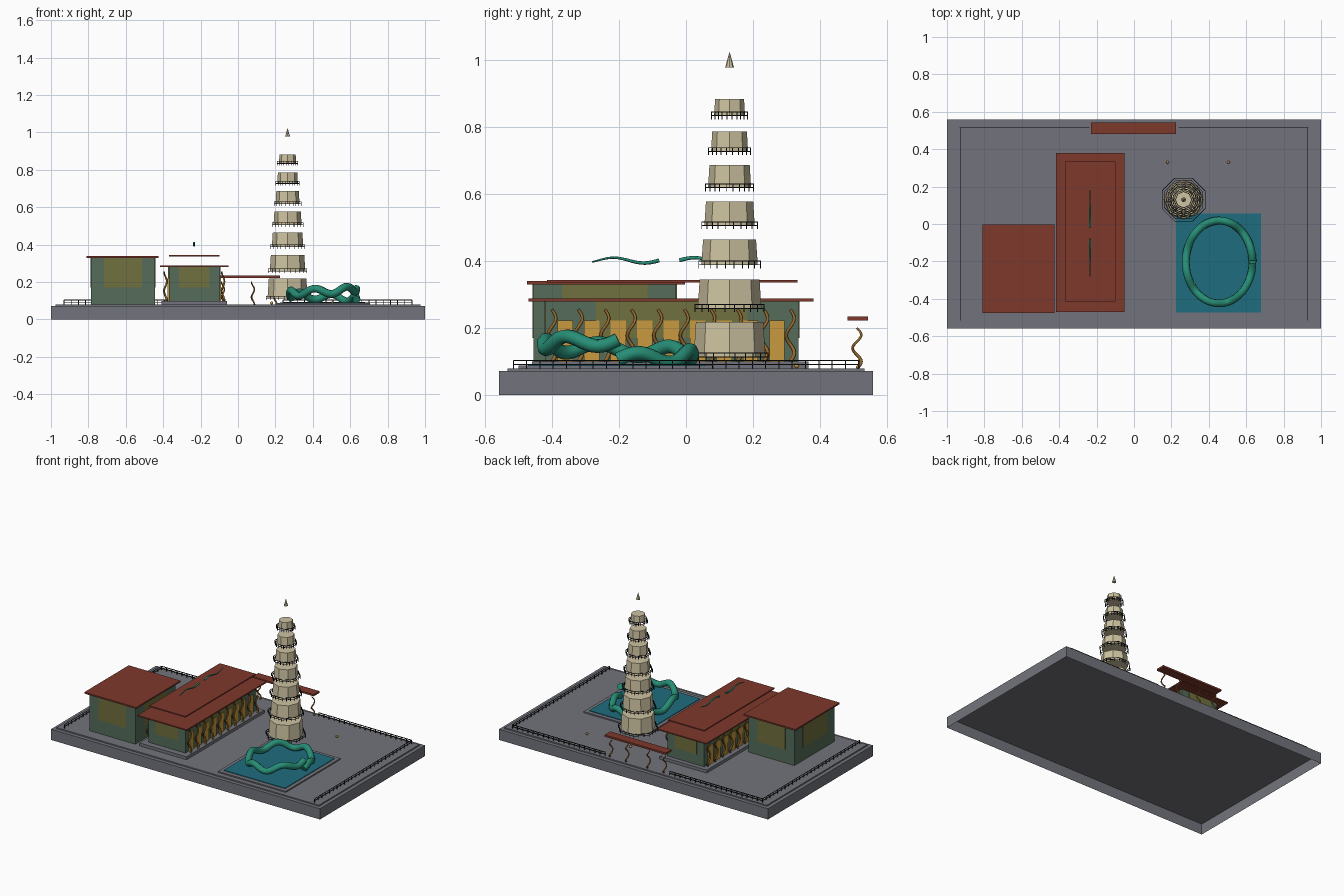
import bpy, bmesh
from math import sin, cos, pi, tan
from mathutils import Vector, Matrix

cube = bpy.data.objects.get("Cube")
if cube:
    bpy.data.objects.remove(cube, do_unlink=True)


def material(name, r, g, b):
    m = bpy.data.materials.new(name)
    m.use_nodes = True
    m.diffuse_color = (r, g, b, 1)
    m.node_tree.nodes["Principled BSDF"].inputs["Base Color"].default_value = (r, g, b, 1)
    return m


STONE = material("grey stone", .17, .175, .2)
ROOF = material("red roof", .21, .04, .025)
JADE = material("jade green", .02, .27, .18)
WATER = material("pool water", .013, .15, .21)
CREAM = material("cream plaster", .62, .55, .36)
GOLD = material("gold", .58, .32, .05)
BRONZE = material("bronze", .3, .14, .025)
BLACK = material("black iron", .012, .012, .012)
SAGE = material("sage wall", .09, .15, .1)
OLIVE = material("olive panel", .16, .16, .05)


def add_box(bm, lo, hi):
    lo, hi = Vector(lo), Vector(hi)
    mat = Matrix.Translation((lo + hi) / 2) @ Matrix.Diagonal((*(hi - lo), 1))
    return bmesh.ops.create_cube(bm, size=1, matrix=mat)["verts"]


def add_bar(bm, a, b, width):
    """Square bar from a to b."""
    a, b = Vector(a), Vector(b)
    d = b - a
    mat = (Matrix.Translation((a + b) / 2) @ d.to_track_quat("Z", "Y").to_matrix().to_4x4()
           @ Matrix.Diagonal((width, width, d.length, 1)))
    bmesh.ops.create_cube(bm, size=1, matrix=mat)


def finish(name, bm, mat):
    me = bpy.data.meshes.new(name)
    bm.to_mesh(me)
    bm.free()
    me.materials.append(mat)
    ob = bpy.data.objects.new(name, me)
    bpy.context.collection.objects.link(ob)
    return ob


def boxes(name, mat, *pairs):
    bm = bmesh.new()
    for lo, hi in pairs:
        add_box(bm, lo, hi)
    return finish(name, bm, mat)


def cone(name, mat, sides, r1, r2, z1, z2, x, y):
    bm = bmesh.new()
    bmesh.ops.create_cone(bm, cap_ends=True, segments=sides, radius1=r1, radius2=r2,
                          depth=z2 - z1, matrix=Matrix.Translation((x, y, (z1 + z2) / 2)))
    return finish(name, bm, mat)


def tubes(name, mat, paths, radius, taper=1.0):
    """Round tubes along the paths, thinning towards the end by taper."""
    cu = bpy.data.curves.new(name, "CURVE")
    cu.dimensions = "3D"
    cu.bevel_depth = radius
    cu.bevel_resolution = 2
    cu.use_fill_caps = True
    for pts in paths:
        sp = cu.splines.new("POLY")
        sp.points.add(len(pts) - 1)
        for i, p in enumerate(pts):
            sp.points[i].co = (*p, 1)
            sp.points[i].radius = 1 + (taper - 1) * i / (len(pts) - 1)
        sp.use_smooth = True
    cu.materials.append(mat)
    ob = bpy.data.objects.new(name, cu)
    bpy.context.collection.objects.link(ob)
    return ob


def twisted_column(x, y, z1, z2, sway):
    n = 24
    return [(x + sway * .6 * cos(3 * pi * i / n), y + sway * sin(3 * pi * i / n),
             z1 + (z2 - z1) * i / n) for i in range(n + 1)]


def railing(bm, a, b, height, posts, width):
    """Two rails and evenly spaced posts."""
    a, b = Vector(a), Vector(b)
    for f in (.5, 1):
        up = Vector((0, 0, height * f))
        add_bar(bm, a + up, b + up, width)
    for i in range(posts + 1):
        p = a.lerp(b, i / posts)
        add_bar(bm, p, p + Vector((0, 0, height)), width)


# Hollow ground block, open below, and terrace
bm = bmesh.new()
add_box(bm, (-1, -.558, 0), (1, .558, .072))
bm.normal_update()
bmesh.ops.delete(bm, geom=[f for f in bm.faces if f.normal.z < -.5], context="FACES_ONLY")
finish("ground_block", bm, STONE)
boxes("terrace", STONE, ((-.975, -.533, .072), (.975, .533, .08)))

# Perimeter fence, with a gap for the gate
bm = bmesh.new()
for s in (-1, 1):
    railing(bm, (s * .93, .515, .08), (s * .24, .515, .08), .024, 18, .004)
    railing(bm, (s * .93, -.515, .08), (s * .93, .515, .08), .024, 26, .003)
finish("perimeter_fence", bm, BLACK)


def wall_panels(name, x1, x2, y1, y2, z1, z2):
    """Thin plates on the four walls of a building."""
    t, mx, my = .003, (x2 - x1) * .2, (y2 - y1) * .2
    pairs = [((x, y1 + my, z1), (x + t, y2 - my, z2)) for x in (x1 - t, x2)]
    pairs += [((x1 + mx, y, z1), (x2 - mx, y + t, z2)) for y in (y1 - t, y2)]
    boxes(name, OLIVE, *pairs)


# Side hall
boxes("side_hall_walls", SAGE, ((-.785, -.455, .08), (-.445, -.03, .33)))
wall_panels("side_hall_panels", -.785, -.445, -.455, -.03, .17, .33)
boxes("side_hall_roof", ROOF, ((-.81, -.475, .33), (-.425, -.003, .34)))

# Main hall with two roof slabs
boxes("main_hall_plinth", STONE, ((-.41, -.46, .08), (-.06, .365, .1)))
boxes("main_hall_walls", SAGE, ((-.37, -.42, .1), (-.097, .335, .28)))
wall_panels("main_hall_panels", -.37, -.097, -.42, .335, .17, .28)
boxes("main_hall_lower_roof", ROOF, ((-.418, -.47, .28), (-.052, .38, .288)))
boxes("main_hall_upper_roof", ROOF, ((-.368, -.415, .336), (-.1, .333, .344)))

# Main hall doors and twisted columns along both long sides
column_y = [-.4 + .079 * i for i in range(10)]
door_y = [y + .0395 for y in column_y[:-1]]
boxes("main_hall_doors", GOLD, *[((x, y - .023, .1), (x + .007, y + .023, .222))
                                 for x in (-.377, -.097) for y in door_y])
tubes("main_hall_columns", BRONZE,
      [twisted_column(x, y, .1, .255, .012) for x in (-.388, -.08) for y in column_y],
      .006, .7)

# Pair of ridge serpents facing each other
ridge = [[(-.235, -.05 + s * (.03 + .2 * i / 24), .402 + .008 * sin(s * 2.2 * pi * i / 24))
          for i in range(25)] for s in (-1, 1)]
tubes("ridge_serpents", JADE, ridge, .006, .4)

# Gate
boxes("gate_roof", ROOF, ((-.23, .482, .223), (.225, .543, .235)))
tubes("gate_columns", BRONZE,
      [twisted_column(x, .51, .08, .2, .013) for x in (-.2, -.08, .08, .2)], .005, .7)

# Eight-sided tower of seven floating storeys, each with a balcony rail
TX, TY = .265, .13
storeys = [(.115, .218, .107), (.26, .345, .095), (.39, .465, .084), (.507, .578, .075),
           (.62, .686, .064), (.728, .787, .055), (.835, .883, .046)]
rails = bmesh.new()
for n, (z1, z2, r) in enumerate(storeys, 1):
    cone(f"tower_storey_{n}", CREAM, 8, r, r * .94, z1, z2, TX, TY)
    apothem = r + .008
    corner = apothem / cos(pi / 8)
    ring = [(TX + corner * cos(pi / 8 + k * pi / 4), TY + corner * sin(pi / 8 + k * pi / 4),
             z1 - .012) for k in range(8)]
    for k in range(8):
        railing(rails, ring[k - 1], ring[k], .022, 3, .0028)
finish("tower_balcony_rails", rails, BLACK)
cone("tower_spire", CREAM, 8, .013, .001, .978, 1.022, TX, TY)

# Pool
boxes("pool_rim", STONE, ((.2, -.5, .08), (.705, .082, .088)))
boxes("pool_water", WATER, ((.225, -.472, .086), (.68, .056, .092)))

# Water serpent: one rising, undulating turn
coil = []
for i in range(97):
    t = 2 * pi * i / 96
    coil.append((.455 + .178 * cos(t), -.203 + .221 * sin(t),
                 .106 + .06 * i / 96 + .017 * sin(6 * t)))
tubes("water_serpent", JADE, [coil], .021)


# Small ornaments
def ball(name, mat, r, pos):
    bm = bmesh.new()
    bmesh.ops.create_uvsphere(bm, u_segments=12, v_segments=8, radius=r,
                              matrix=Matrix.Translation(pos))
    for f in bm.faces:
        f.smooth = True
    finish(name, bm, mat)


ball("pearl", CREAM, .007, (.32, -.32, .145))
for side, x in (("right", .18), ("left", .505)):
    ball(f"{side}_court_lamp", GOLD, .008, (x, .33, .088))
